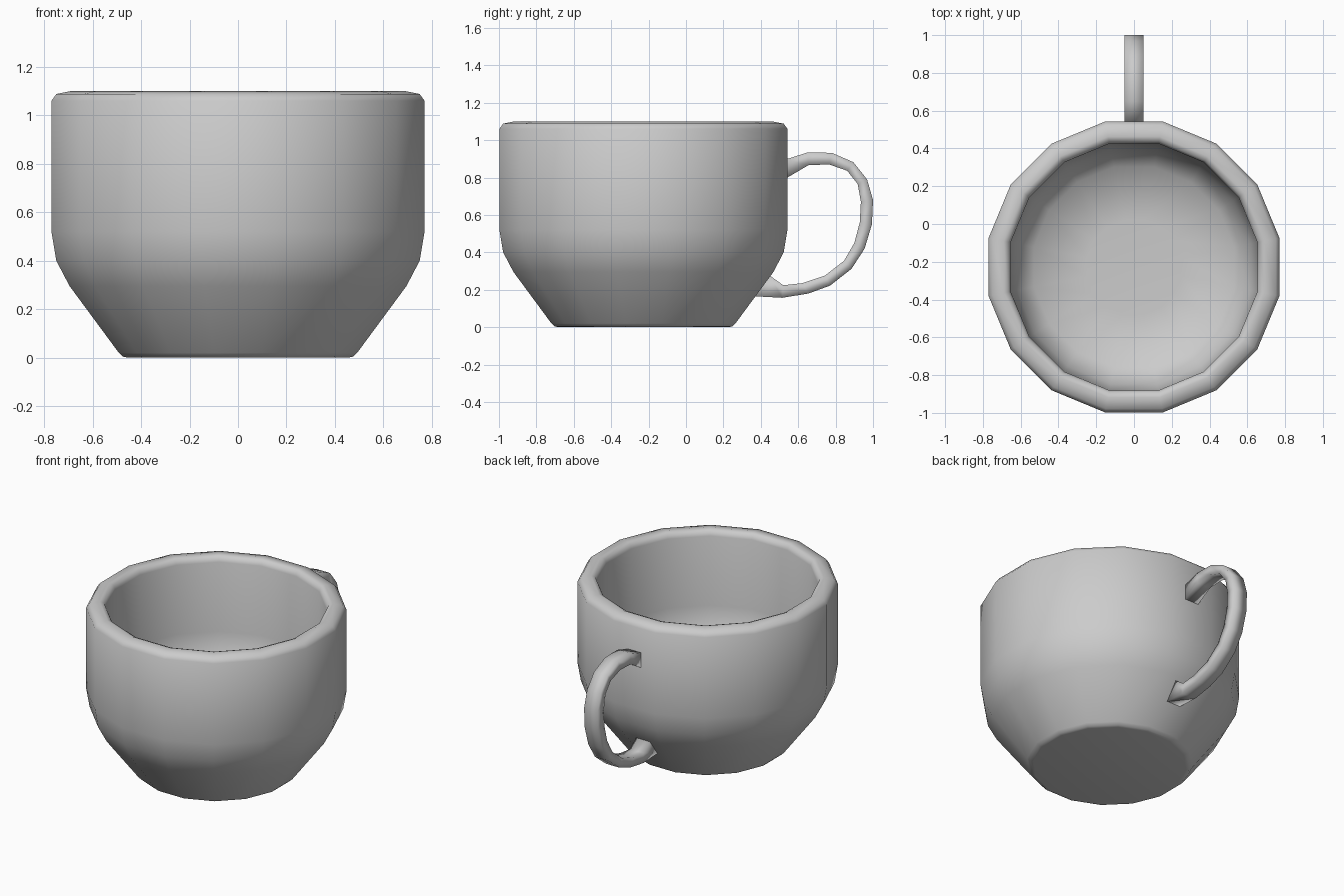
import bpy, bmesh, math

if "Cube" in bpy.data.objects:
    bpy.data.objects.remove(bpy.data.objects["Cube"])

CENTER_Y = -0.2275
SIDES = 16


def finish(name, bm, angle):
    bmesh.ops.recalc_face_normals(bm, faces=bm.faces)
    me = bpy.data.meshes.new(name)
    bm.to_mesh(me)
    bm.free()
    ob = bpy.data.objects.new(name, me)
    bpy.context.collection.objects.link(ob)
    bpy.ops.object.select_all(action='DESELECT')
    ob.select_set(True)
    bpy.context.view_layer.objects.active = ob
    bpy.ops.object.shade_smooth_by_angle(angle=math.radians(angle))
    return ob


def loft(bm, rings):
    # Skin a list of closed rings and cap both ends
    loops = [[bm.verts.new(p) for p in ring] for ring in rings]
    n = len(loops[0])
    for a, b in zip(loops, loops[1:]):
        for i in range(n):
            j = (i + 1) % n
            bm.faces.new((a[i], a[j], b[j], b[i]))
    bm.faces.new(loops[0])
    bm.faces.new(loops[-1])


# Cup: outer wall, rounded rim, inner wall, floor (half-width across flats, z)
profile = [(0.455, 0.0), (0.475, 0.004), (0.492, 0.02), (0.695, 0.295), (0.75, 0.40),
           (0.77, 0.52), (0.77, 1.06), (0.75, 1.088), (0.69, 1.10),
           (0.665, 1.09), (0.653, 1.06), (0.65, 0.60), (0.62, 0.45),
           (0.53, 0.33), (0.25, 0.31)]
step = 2 * math.pi / SIDES
rings = []
for r, z in profile:
    r /= math.cos(step / 2)
    rings.append([(r * math.cos((i + 0.5) * step),
                   CENTER_Y + r * math.sin((i + 0.5) * step), z)
                  for i in range(SIDES)])
bm = bmesh.new()
loft(bm, rings)
finish("cup_body", bm, 60)

# Handle: four-sided strap, each station given by outer and inner edge (y, z)
stations = [((0.53, 0.896), (0.53, 0.793)), ((0.65, 0.934), (0.655, 0.866)),
            ((0.78, 0.932), (0.765, 0.87)), ((0.895, 0.882), (0.862, 0.836)),
            ((0.968, 0.79), (0.918, 0.765)), ((1.0, 0.68), (0.935, 0.67)),
            ((0.994, 0.55), (0.929, 0.56)), ((0.955, 0.42), (0.90, 0.45)),
            ((0.885, 0.312), (0.845, 0.355)), ((0.77, 0.222), (0.742, 0.275)),
            ((0.655, 0.18), (0.62, 0.235)), ((0.515, 0.157), (0.52, 0.224)),
            ((0.365, 0.165), (0.445, 0.278))]
rings = [[(-0.05, oy, oz), (0.05, oy, oz), (0.05, iy, iz), (-0.05, iy, iz)]
         for (oy, oz), (iy, iz) in stations]
bm = bmesh.new()
loft(bm, rings)
finish("handle", bm, 110)
